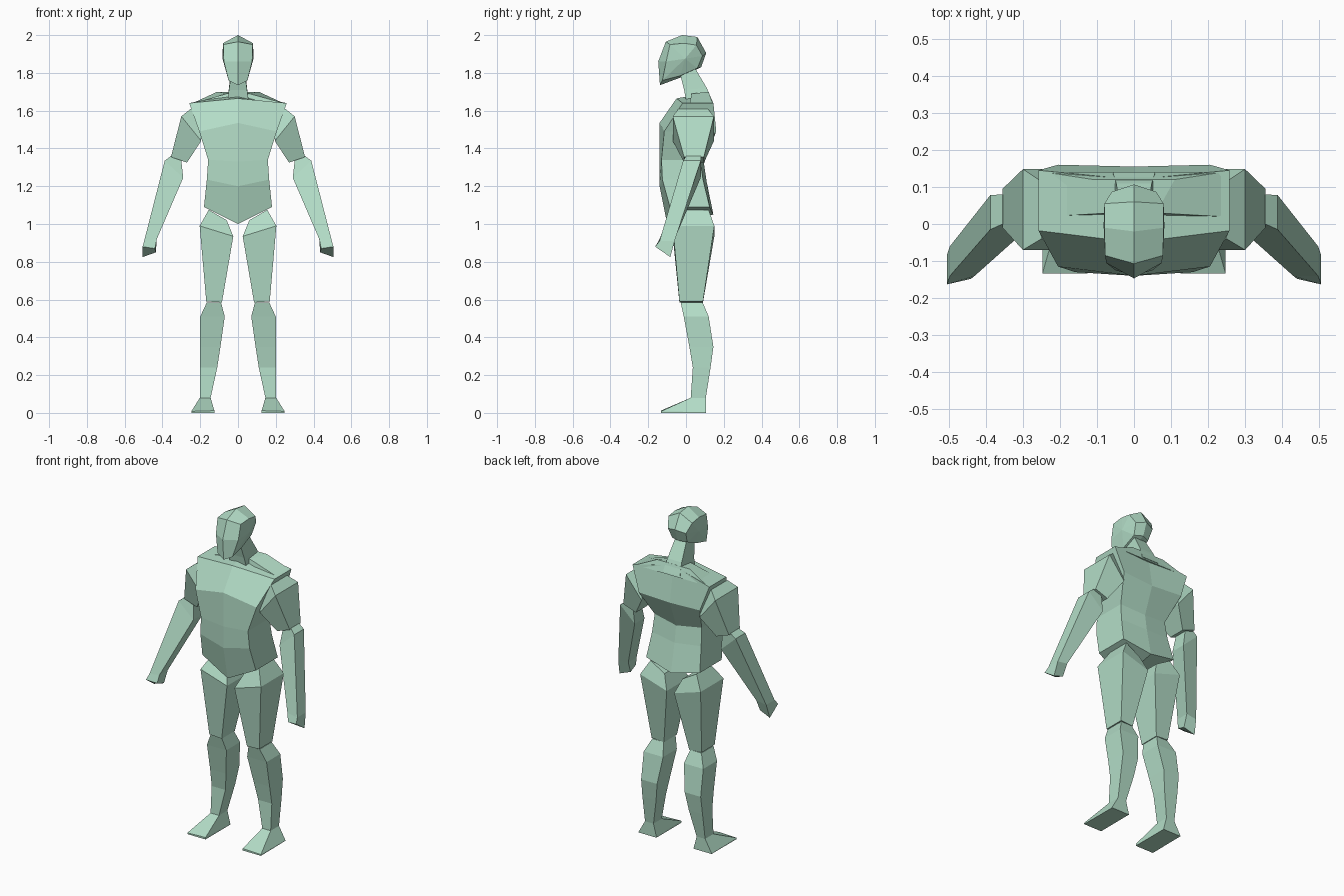
import bpy, bmesh

mat = bpy.data.materials.new("pale_green")
mat.diffuse_color = (0.45, 0.72, 0.57, 1)


def finish(name, bm):
    bmesh.ops.recalc_face_normals(bm, faces=bm.faces)
    me = bpy.data.meshes.new(name)
    bm.to_mesh(me)
    bm.free()
    me.materials.append(mat)
    ob = bpy.data.objects.new(name, me)
    bpy.context.collection.objects.link(ob)


def loft(name, rings, split_caps=False):
    """Skin a list of closed rings; hexagonal caps fold along the centre line."""
    bm = bmesh.new()
    vs = [[bm.verts.new(p) for p in r] for r in rings]
    n = len(rings[0])
    for a, b in zip(vs, vs[1:]):
        for i in range(n):
            j = (i + 1) % n
            bm.faces.new((a[i], a[j], b[j], b[i]))
    for r in (vs[0], vs[-1]):
        if split_caps:
            bm.faces.new(r[:4])
            bm.faces.new(r[3:] + r[:1])
        else:
            bm.faces.new(r)
    finish(name, bm)


def limb(name, sections):
    """Four-sided limb, both sides.
    Section: inner x, outer x, front y, back y, inner z, outer z."""
    for side, s in (("left", 1), ("right", -1)):
        loft(side + "_" + name,
             [[(s * xi, yf, zi), (s * xo, yf, zo), (s * xo, yb, zo), (s * xi, yb, zi)]
              for xi, xo, yf, yb, zi, zo in sections])


# torso: x, front centre y, front side y, back side y, back centre y,
#        front centre z, side z, back centre z
torso = [
    (0.18, -0.10, -0.085, 0.125, 0.145, 1.00, 1.09, 1.05),
    (0.165, -0.14, -0.125, 0.09, 0.11, 1.20, 1.235, 1.22),
    (0.158, -0.14, -0.13, 0.075, 0.095, 1.33, 1.34, 1.32),
    (0.205, -0.14, -0.115, 0.16, 0.155, 1.535, 1.49, 1.48),
    (0.258, -0.05, -0.018, 0.145, 0.12, 1.665, 1.64, 1.695),
]
loft("torso", [[(0, fc, zf), (x, fs, zs), (x, bs, zs), (0, bc, zb), (-x, bs, zs), (-x, fs, zs)]
               for x, fc, fs, bs, bc, zf, zs, zb in torso], True)

# sloping trapezius slab across the upper back
loft("upper_back", [
    [(-0.24, 0.02, 1.64), (0.24, 0.02, 1.64), (0.24, 0.14, 1.64), (-0.24, 0.14, 1.64)],
    [(-0.06, 0.03, 1.69), (0.06, 0.03, 1.69), (0.11, 0.12, 1.70), (-0.11, 0.12, 1.70)]])

# neck leaning forward
loft("neck", [[(-x, yf, zf), (x, yf, zf), (x, yb, zb), (-x, yb, zb)] for x, yf, zf, yb, zb in (
    (0.057, 0.0, 1.65, 0.14, 1.65), (0.048, -0.01, 1.71, 0.11, 1.72),
    (0.037, -0.03, 1.79, 0.045, 1.83))])

# head: matching centre and side profiles, side closed to a cheek point
centre = [(-0.138, 1.735), (-0.147, 1.86), (-0.107, 1.965), (-0.02, 2.0),
          (0.06, 1.99), (0.107, 1.905), (0.08, 1.83), (-0.03, 1.775)]
side = [(0.05, -0.125, 1.76), (0.075, -0.105, 1.86), (0.078, -0.085, 1.95), (0.08, -0.01, 1.957),
        (0.08, 0.055, 1.947), (0.06, 0.087, 1.89), (0.05, 0.06, 1.825), (0.05, -0.03, 1.785)]
bm = bmesh.new()
mid = [bm.verts.new((0, y, z)) for y, z in centre]
for s in (1, -1):
    edge = [bm.verts.new((s * x, y, z)) for x, y, z in side]
    cheek = bm.verts.new((s * 0.082, -0.005, 1.875))
    for i in range(8):
        j = (i + 1) % 8
        bm.faces.new((mid[i], mid[j], edge[j], edge[i]))
        bm.faces.new((edge[i], edge[j], cheek))
finish("head", bm)

# arms
limb("upper_arm", [
    (0.19, 0.25, -0.04, 0.115, 1.57, 1.61),
    (0.195, 0.30, -0.07, 0.148, 1.44, 1.57),
    (0.27, 0.355, -0.01, 0.095, 1.325, 1.355)])
limb("forearm", [
    (0.30, 0.355, 0.0, 0.08, 1.335, 1.36),
    (0.29, 0.388, -0.015, 0.078, 1.245, 1.335),
    (0.43, 0.497, -0.14, -0.06, 0.92, 0.91)])
for side_name, s in (("left", 1), ("right", -1)):
    loft(side_name + "_hand", [
        [(s * 0.43, -0.14, 0.92), (s * 0.497, -0.14, 0.91),
         (s * 0.497, -0.06, 0.91), (s * 0.43, -0.06, 0.92)],
        [(s * 0.44, -0.148, 0.87), (s * 0.505, -0.163, 0.88),
         (s * 0.505, -0.083, 0.825), (s * 0.435, -0.09, 0.85)]])

# legs
limb("thigh", [
    (0.06, 0.155, -0.02, 0.12, 1.02, 1.075),
    (0.025, 0.203, -0.07, 0.15, 0.935, 0.99),
    (0.085, 0.168, -0.035, 0.09, 0.585, 0.59)])
limb("lower_leg", [
    (0.09, 0.165, -0.028, 0.088, 0.585, 0.585),
    (0.07, 0.20, -0.012, 0.12, 0.51, 0.51),
    (0.093, 0.20, 0.018, 0.145, 0.35, 0.35),
    (0.11, 0.202, 0.036, 0.13, 0.24, 0.24),
    (0.145, 0.202, 0.025, 0.105, 0.08, 0.08)])

# feet: ankle opening down to a flared sole with a thin toe edge
for side_name, s in (("left", 1), ("right", -1)):
    loft(side_name + "_foot", [
        [(s * 0.145, 0.025, 0.08), (s * 0.202, 0.025, 0.08),
         (s * 0.202, 0.105, 0.08), (s * 0.145, 0.105, 0.08)],
        [(s * 0.125, -0.133, 0.012), (s * 0.247, -0.133, 0.008),
         (s * 0.245, 0.105, 0.004), (s * 0.125, 0.105, 0.004)],
        [(s * 0.125, -0.133, 0), (s * 0.247, -0.133, 0),
         (s * 0.245, 0.105, 0), (s * 0.125, 0.105, 0)]])
